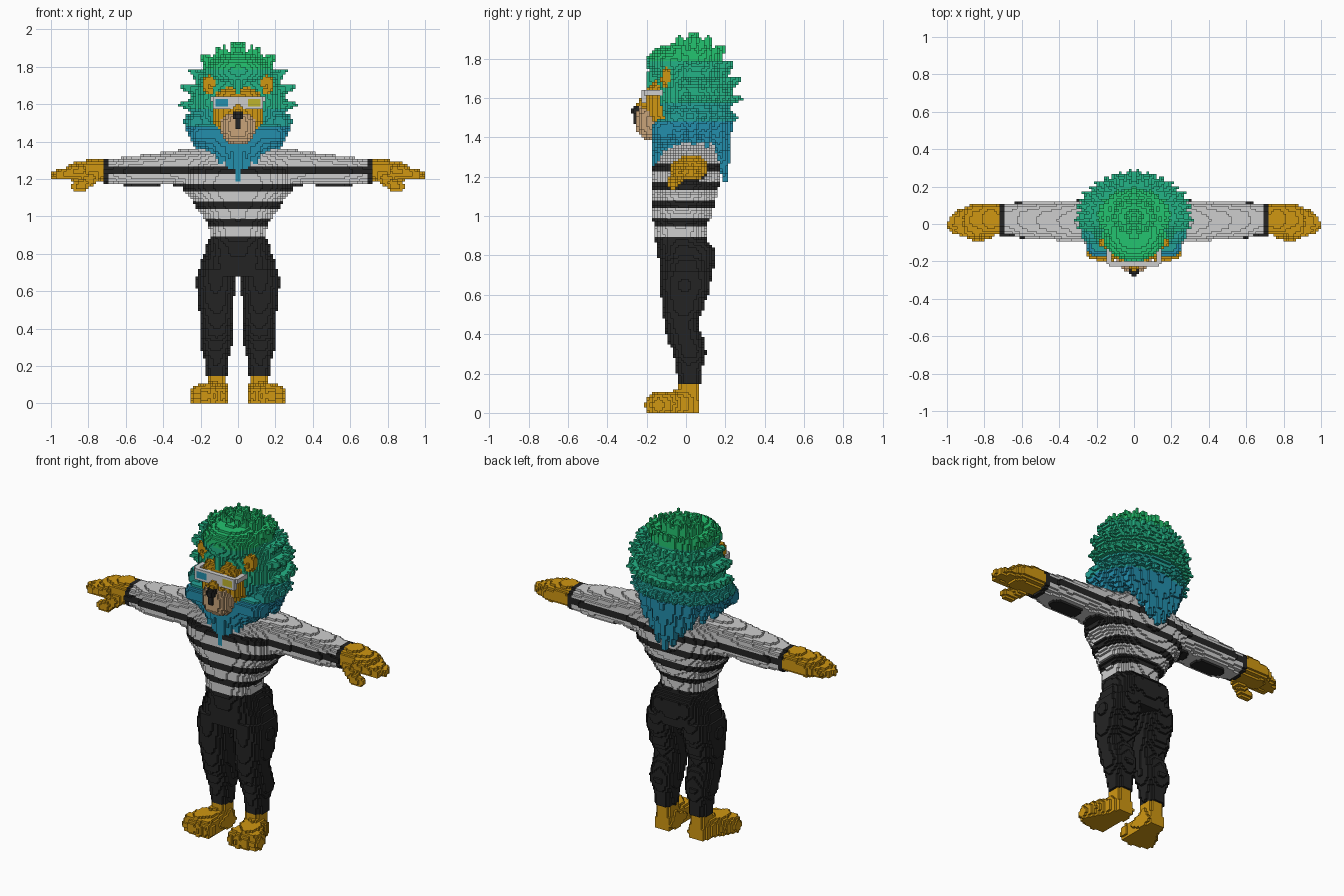
import bpy
import math
from mathutils import Vector

if "Cube" in bpy.data.objects:
    bpy.data.objects.remove(bpy.data.objects["Cube"])

S = 1 / 75          # edge length of one building block
cells = {}          # block index -> part name; the first part to claim a block keeps it
PAIRED = {"arm", "hand", "ear", "foot", "lens"}


def srgb(r, g, b):
    return tuple(((c / 255 + 0.055) / 1.055) ** 2.4 for c in (r, g, b)) + (1,)


COLOURS = {
    "gold fur": srgb(208, 151, 18), "charcoal cloth": srgb(36, 36, 36),
    "pale grey cloth": srgb(206, 206, 206), "tan muzzle": srgb(200, 164, 122),
    "bright green hair": srgb(36, 196, 112), "sea green hair": srgb(36, 180, 134),
    "teal hair": srgb(35, 164, 152), "blue hair": srgb(35, 142, 172),
    "yellow lens": srgb(190, 180, 45),
}
MATS = {}
for name, rgba in COLOURS.items():
    m = MATS[name] = bpy.data.materials.new(name)
    m.use_nodes = True
    m.diffuse_color = rgba
    bsdf = m.node_tree.nodes["Principled BSDF"]
    bsdf.inputs["Base Color"].default_value = rgba
    bsdf.inputs["Roughness"].default_value = 0.9


# Shape helpers: each fills blocks on both sides of the centre line
def fill(part, lo, hi, inside):
    rng = [range(math.floor(a / S), math.ceil(b / S) + 1) for a, b in zip(lo, hi)]
    for i in rng[0]:
        for j in rng[1]:
            for k in rng[2]:
                if k >= 0 and inside(Vector((i + .5, j + .5, k + .5)) * S):
                    cells.setdefault((i, j, k), part)
                    cells.setdefault((-1 - i, j, k), part)


def box(part, lo, hi):
    fill(part, lo, hi, lambda p: all(a <= v <= b for a, v, b in zip(lo, p, hi)))


def blob(part, c, r, power=2):
    fill(part, [a - b for a, b in zip(c, r)], [a + b for a, b in zip(c, r)],
         lambda p: sum(abs((v - a) / b) ** power for v, a, b in zip(p, c, r)) <= 1)


def spike(part, a, b, r0, r1):
    a, b = Vector(a), Vector(b)
    d = b - a

    def inside(p):
        t = max(0, min(1, (p - a).dot(d) / d.length_squared))
        return (p - a - d * t).length <= r0 + (r1 - r0) * t
    r = max(r0, r1)
    fill(part, [min(u, v) - r for u, v in zip(a, b)], [max(u, v) + r for u, v in zip(a, b)], inside)


def loft(part, axis, rows, power=2.4):
    """Rows: position on the axis, centre and radius on the two other axes."""
    others = [n for n in range(3) if n != axis]
    lo, hi = [0] * 3, [0] * 3
    lo[axis], hi[axis] = rows[0][0], rows[-1][0]
    for n, o in enumerate(others):
        lo[o] = min(r[1 + n] - r[3 + n] for r in rows)
        hi[o] = max(r[1 + n] + r[3 + n] for r in rows)

    def inside(p):
        t = p[axis]
        for r, q in zip(rows, rows[1:]):
            if r[0] <= t < q[0]:
                f = (t - r[0]) / (q[0] - r[0])
                f = f * f * (3 - 2 * f)
                _, cu, cv, ru, rv = [u + (v - u) * f for u, v in zip(r, q)]
                return (abs((p[others[0]] - cu) / ru) ** power
                        + abs((p[others[1]] - cv) / rv) ** power) <= 1
        return False
    fill(part, lo, hi, inside)


# Glasses
box("lens", (.05, -.227, 1.587), (.12, -.2, 1.627))
box("glasses_frame", (-.134, -.227, 1.574), (.134, -.2, 1.64))
box("glasses_frame", (.12, -.214, 1.61), (.147, -.11, 1.64))

# Head: nose, muzzle, face, ears
blob("nose", (0, -.25, 1.535), (.034, .028, .024))
box("nose", (-.013, -.268, 1.47), (.013, -.235, 1.53))
blob("muzzle", (0, -.165, 1.48), (.09, .092, .095), 2.5)
spike("muzzle", (0, -.19, 1.6), (0, -.225, 1.545), .04, .035)
blob("face", (0, -.075, 1.565), (.137, .13, .135), 3)
blob("ear", (.15, -.1, 1.705), (.043, .024, .05))
spike("ear", (.15, -.1, 1.69), (.11, -.08, 1.63), .03, .03)

# Mane: core, crown, forelock, beard
blob("mane", (0, .035, 1.61), (.25, .2, .265))
blob("mane", (0, -.055, 1.78), (.17, .145, .095))
blob("mane", (0, .04, 1.46), (.25, .17, .1))
blob("mane", (0, -.085, 1.41), (.19, .1, .09))
spike("mane", (0, -.13, 1.77), (0, -.19, 1.665), .06, .015)
for x, tip in ((0, 1.2), (.05, 1.25), (.1, 1.29), (.15, 1.34), (.19, 1.36)):
    spike("mane", (x, -.11, 1.43), (x * .9, -.165 + x * .3, tip), .07, .012)

# Mane: locks radiating from the core
for row, lift in enumerate((-22, -3, 15, 33, 51, 68, 85)):
    e = math.radians(lift)
    count = max(5, round(20 * math.cos(e)))
    for n in range(count + 1):
        az = math.pi * (n + .5 * (row % 2)) / count * 1.0 - math.pi / 2
        d = Vector((math.cos(az) * math.cos(e), math.sin(az) * math.cos(e), math.sin(e)))
        if d.x < -.01 or (d.y < -.3 and d.z < .6):
            continue
        grow = 1 if n % 2 else .93
        root = Vector((d.x * .2, d.y * .16 + .035, d.z * .22 + 1.6))
        tip = Vector((d.x * .315, d.y * .245 + .04, d.z * .315 + 1.615)) * 1
        tip = root + (tip - root) * grow
        spike("mane", root, tip, .05, .008)

# Mane: hanging locks at the sides and back
for x, y, tip in ((0, .19, 1.18), (.05, .185, 1.22), (.1, .17, 1.28), (.15, .16, 1.33),
                  (.2, .1, 1.36), (.23, .03, 1.37), (.22, -.04, 1.38)):
    spike("mane", (x, y - .01, 1.5), (x * .95, y + .01, tip), .06, .014)

# Torso and shoulders
loft("torso", 2, [(.893, 0, -.03, .15, .13), (.95, 0, -.03, .155, .135), (1.0, 0, -.02, .19, .148),
                  (1.08, 0, -.01, .24, .162), (1.16, 0, -.005, .30, .172), (1.24, 0, 0, .31, .172),
                  (1.31, 0, .015, .27, .15), (1.373, 0, .03, .17, .11)])

# Arms and cuffs
loft("arm", 0, [(.14, .015, 1.255, .14, .105), (.3, .015, 1.255, .112, .1),
                (.37, .015, 1.258, .108, .085), (.46, .018, 1.247, .1, .088),
                (.56, .02, 1.242, .1, .08), (.69, .025, 1.24, .086, .065),
                (.715, .025, 1.242, .086, .063)])

# Hands with four fingers and a thumb
loft("hand", 0, [(.7, .025, 1.242, .078, .056), (.76, .028, 1.25, .082, .06),
                 (.86, .022, 1.238, .085, .052), (.91, .018, 1.235, .075, .04)])
for y, reach in ((-.045, .965), (-.005, .985), (.035, .975), (.07, .94)):
    spike("hand", (.84, y, 1.245), (reach - .005, y * .75, 1.222), .036, .022)
spike("hand", (.77, -.035, 1.215), (.83, -.065, 1.17), .038, .03)
spike("hand", (.83, -.065, 1.165), (.87, -.065, 1.16), .03, .022)

# Trousers: hips, seat and legs
loft("trousers", 2, [(.68, 0, 0, .215, .13), (.75, 0, .002, .203, .14), (.82, 0, .002, .175, .145),
                     (.893, 0, -.03, .152, .13)])
blob("trousers", (.085, .05, .795), (.085, .1, .1))
loft("trousers", 2, [(.147, .115, .02, .055, .06), (.22, .115, .018, .06, .066),
                     (.31, .117, .018, .084, .084), (.38, .115, -.005, .082, .092),
                     (.45, .113, -.025, .086, .085), (.54, .118, -.015, .097, .108),
                     (.65, .118, -.003, .104, .128), (.72, .11, 0, .106, .135)])

# Feet: ankle, sole, toes
loft("foot", 2, [(.03, .11, .012, .055, .057), (.16, .113, .016, .05, .055)])
loft("foot", 1, [(-.17, .16, .04, .088, .06), (-.1, .15, .045, .09, .065),
                 (0, .118, .045, .066, .075), (.068, .11, .035, .05, .055)])
for x, y in ((.085, -.155), (.133, -.165), (.181, -.16), (.224, -.14)):
    blob("foot", (x, y, .04), (.031, .043, .052))


# Colour rules
def stripe(z):
    return any(a < z < b for a, b in ((.945, .99), (1.037, 1.085), (1.135, 1.176), (1.225, 1.267)))


def paint(part, p):
    x, y, z = p
    if part in ("torso", "arm"):
        dark = stripe(z) or (part == "arm" and abs(x) > .693)
        return "charcoal cloth" if dark else "pale grey cloth"
    if part == "mane":
        level = z - .3 * math.hypot(x, y)
        if level > 1.735:
            return "bright green hair"
        if z > 1.57:
            return "sea green hair"
        return "teal hair" if z > 1.485 else "blue hair"
    if part == "muzzle":
        return "gold fur" if z > 1.555 - .5 * max(0, abs(x) - .03) else "tan muzzle"
    if part == "lens":
        return "yellow lens" if x > 0 else "blue hair"
    return {"trousers": "charcoal cloth", "nose": "charcoal cloth",
            "glasses_frame": "pale grey cloth"}.get(part, "gold fur")


# Turn the blocks into one outer skin per part
skins = {}
for cell, part in cells.items():
    name = part
    if part in PAIRED:
        name = ("left_" if cell[0] >= 0 else "right_") + part
    verts, faces, slots = skins.setdefault(name, ({}, [], []))
    colour = paint(part, [(v + .5) * S for v in cell])
    for axis in range(3):
        for side in (0, 1):
            near = list(cell)
            near[axis] += 2 * side - 1
            if tuple(near) in cells:
                continue
            quad = []
            for u, v in ((0, 0), (1, 0), (1, 1), (0, 1)):
                q = list(cell)
                q[axis] += side
                q[(axis + 1) % 3] += u
                q[(axis + 2) % 3] += v
                quad.append(verts.setdefault(tuple(q), len(verts)))
            faces.append(quad if side else quad[::-1])
            slots.append(colour)

for name, (verts, faces, slots) in skins.items():
    if not faces:
        continue
    mesh = bpy.data.meshes.new(name)
    mesh.from_pydata([[c * S for c in v] for v in verts], [], faces)
    used = sorted(set(slots))
    for colour in used:
        mesh.materials.append(MATS[colour])
    for poly, colour in zip(mesh.polygons, slots):
        poly.material_index = used.index(colour)
    bpy.context.collection.objects.link(bpy.data.objects.new(name, mesh))
